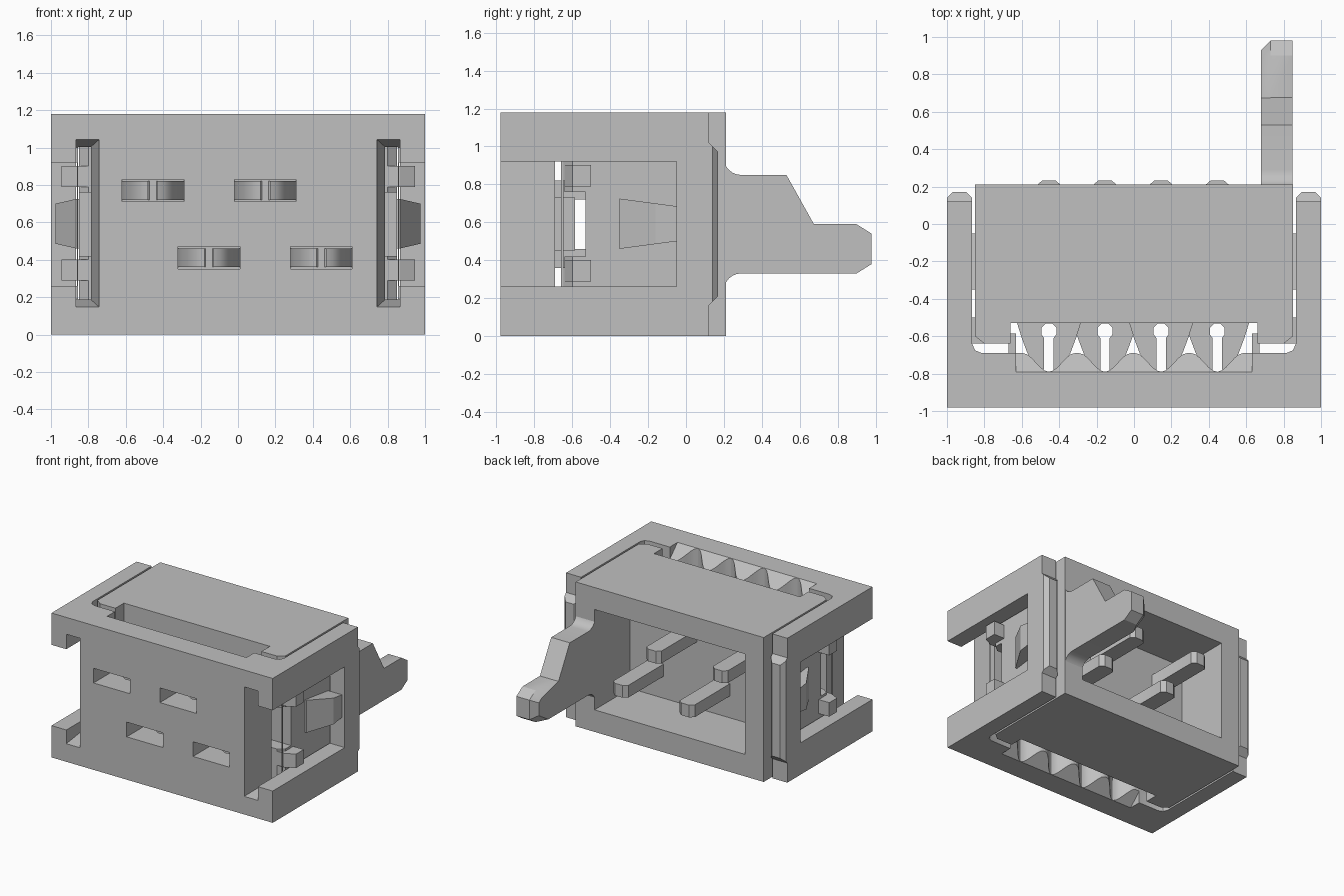
import bpy, bmesh, math
from mathutils import Vector

cube = bpy.data.objects.get("Cube")
if cube:
    bpy.data.objects.remove(cube, do_unlink=True)

grey = bpy.data.materials.new("light_grey")
grey.use_nodes = True
colour = (0.53, 0.53, 0.53, 1)
grey.diffuse_color = colour
grey.node_tree.nodes["Principled BSDF"].inputs["Base Color"].default_value = colour


def prism(name, pts, axis, lo, hi, end_pts=None):
    """Extrude a 2D outline along an axis; end_pts gives a different far outline."""
    def place(p, d):
        return {"x": (d, p[0], p[1]), "y": (p[0], d, p[1]), "z": (p[0], p[1], d)}[axis]
    bm = bmesh.new()
    a = [bm.verts.new(place(p, lo)) for p in pts]
    b = [bm.verts.new(place(p, hi)) for p in (end_pts or pts)]
    bm.faces.new(a)
    bm.faces.new(b)
    for i in range(len(a)):
        j = (i + 1) % len(a)
        bm.faces.new((a[i], a[j], b[j], b[i]))
    bmesh.ops.recalc_face_normals(bm, faces=bm.faces)
    me = bpy.data.meshes.new(name)
    bm.to_mesh(me)
    bm.free()
    me.materials.append(grey)
    ob = bpy.data.objects.new(name, me)
    bpy.context.collection.objects.link(ob)
    return ob


def rect(a0, a1, b0, b1):
    return [(a0, b0), (a1, b0), (a1, b1), (a0, b1)]


def box(name, x0, x1, y0, y1, z0, z1):
    return prism(name, rect(x0, x1, y0, y1), "z", z0, z1)


def cut(ob, cutters):
    for c in cutters:
        m = ob.modifiers.new("cut", "BOOLEAN")
        m.operation = "DIFFERENCE"
        m.solver = "EXACT"
        m.object = c
    bpy.context.view_layer.update()
    dg = bpy.context.evaluated_depsgraph_get()
    me = bpy.data.meshes.new_from_object(ob.evaluated_get(dg))
    ob.modifiers.clear()
    ob.data = me
    for c in cutters:
        bpy.data.objects.remove(c, do_unlink=True)


def smooth(ob):
    bpy.ops.object.select_all(action="DESELECT")
    ob.select_set(True)
    bpy.context.view_layer.objects.active = ob
    bpy.ops.object.shade_smooth_by_angle(angle=math.radians(30))


def flip(pts):
    return [(-x, y) for x, y in reversed(pts)]


H = 1.18
ROWS = [(-0.455, 0.77), (-0.155, 0.41), (0.145, 0.77), (0.445, 0.41)]

# Front cover: U outline with two arms and four wire grooves
arm = [(1, -0.98), (1, 0.14), (0.97, 0.17), (0.895, 0.17), (0.865, 0.14),
       (0.865, -0.64), (0.85, -0.675), (0.815, -0.69)]
grooves = []
for x, _ in reversed(ROWS):
    for i in range(13):
        t = 0.14 - 0.28 * i / 12
        grooves.append((x + t, -0.69 - 0.05 * (1 + math.cos(math.pi * t / 0.14))))
cover = prism("front_cover", arm + grooves + flip(arm), "z", 0, H)

cutters = []
for s in (-1, 1):
    # side window and tapered latch slot
    cutters.append(box("window_cutter", *sorted((s * 0.862, s * 1.1)), -1.1, -0.05, 0.26, 0.92))
    near = [(s * x, z) for x, z in rect(0.74, 0.866, 0.145, 1.045)]
    far = [(s * x, z) for x, z in rect(0.79, 0.866, 0.19, 1.0)]
    cutters.append(prism("slot_cutter", near, "y", -1.0, -0.66, far))
for x, z in ROWS:
    cutters.append(box("contact_window_cutter", x - 0.165, x + 0.165, -1.1, -0.6, z - 0.06, z + 0.06))
for up in (False, True):
    def zz(z):
        return z if up else H - z
    # bevel along the wire entry
    bevel = [(-0.80, 1.19), (-0.60, 1.19), (-0.60, 1.08), (-0.69, 1.08)]
    cutters.append(prism("entry_bevel_cutter", [(y, zz(z)) for y, z in bevel], "x", -0.63, 0.63))
    # step on the arm ends
    step = [(0.12, 1.25), (0.12, 1.02), (0.17, 0.97), (0.25, 0.89), (0.25, 1.25)]
    cutters.append(prism("arm_step_cutter", [(y, zz(z)) for y, z in step], "x", -1.1, 1.1))
cut(cover, cutters)
smooth(cover)

# Rear housing, open at the back
housing = box("rear_housing", -0.85, 0.85, -0.53, 0.21, 0, H)
cut(housing, [box("cavity_cutter", -0.68, 0.68, -0.25, 0.4, 0.18, 1.0)])

for s, side in ((1, "left"), (-1, "right")):
    # Guide post on the cover
    box(side + "_guide_post", *sorted((s * 0.63, s * 0.67)), -0.70, -0.585, 0.45, 0.73)
    # Wedge latch, tapering in height toward the back
    outline = [(s * x, y) for x, y in
               [(0.84, -0.35), (0.865, -0.35), (0.975, -0.16), (0.975, -0.05), (0.84, -0.05)]]
    wedge = prism(side + "_wedge_latch", outline, "z", 0.46, 0.725)
    for v in wedge.data.vertices:
        k = (v.co.y + 0.35) / 0.30 * 0.04
        v.co.z += k if v.co.z < 0.59 else -k
    for z0, z1, label in ((0, 0.42, "lower"), (0.76, H, "upper")):
        # Feet of the housing reaching toward the cover
        foot = [(s * x, y) for x, y in
                [(0.66, -0.52), (0.66, -0.64), (0.80, -0.64), (0.85, -0.60), (0.85, -0.52)]]
        prism(f"{side}_{label}_foot", foot, "z", z0, z1)
        zc = 0.345 if z0 == 0 else 0.845
        # Small snap hooks
        hook = [(s * x, y) for x, y in
                [(0.78, -0.64), (0.865, -0.64), (0.945, -0.60), (0.945, -0.50), (0.78, -0.50)]]
        prism(f"{side}_{label}_snap_hook", hook, "z", zc - 0.057, zc + 0.057)

# Contacts: rear pin with a forked front
half = [(0.035, 0.233), (0.068, 0.205), (0.068, -0.30), (0.17, -0.50), (0.17, -0.53),
        (0.145, -0.61), (0.115, -0.69), (0.09, -0.735), (0.06, -0.765), (0.025, -0.78),
        (0.025, -0.61), (0.04, -0.59), (0.04, -0.555), (0.018, -0.533)]
for i, (x, z) in enumerate(ROWS):
    pts = [(x + px, py) for px, py in half + flip(half)]
    smooth(prism(f"contact_{i + 1}", pts, "z", z - 0.05, z + 0.05))

# Locking tab on the left rear edge
fillet = [(0.20 + 0.09 * (1 - math.cos(a)), 0.94 - 0.09 * math.sin(a))
          for a in [math.pi / 2 * i / 6 for i in range(7)]]
tab_pts = fillet + [(0.53, 0.85), (0.675, 0.59), (0.90, 0.59), (0.98, 0.54),
                    (0.98, 0.38), (0.90, 0.33)]
tab_pts += [(y, H - z) for y, z in reversed(fillet)]
tab = prism("locking_tab", tab_pts, "x", 0.68, 0.848)
bm = bmesh.new()
bm.from_mesh(tab.data)
tip = [e for e in bm.edges if all(v.co.x < 0.69 and v.co.y > 0.67 for v in e.verts)]
bmesh.ops.bevel(bm, geom=tip, offset=0.05, segments=1, affect="EDGES", clamp_overlap=True)
bm.to_mesh(tab.data)
bm.free()
smooth(tab)
